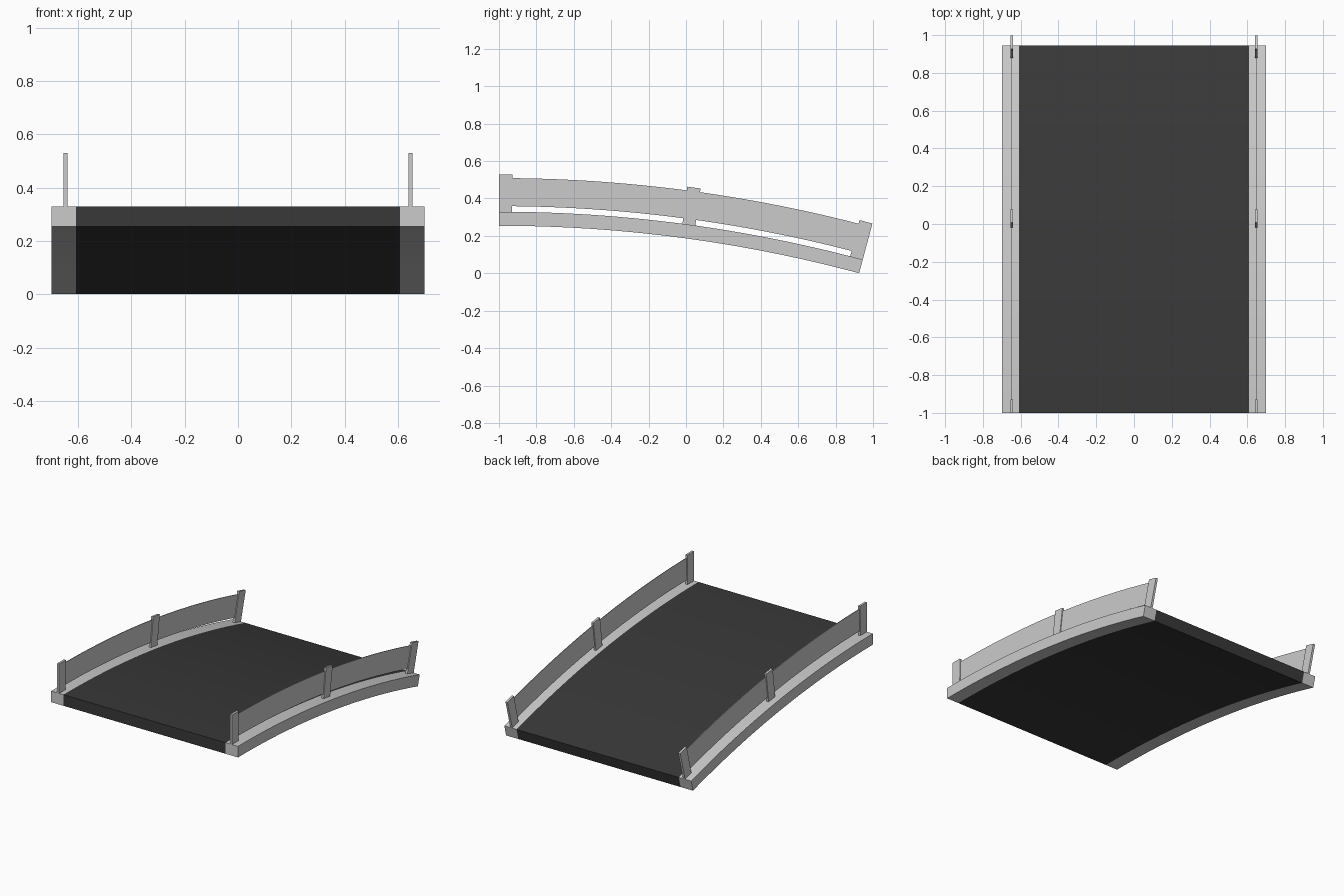
import bpy, bmesh
from math import sin, cos, radians

if "Cube" in bpy.data.objects:
    bpy.data.objects.remove(bpy.data.objects["Cube"])

R = 7.515              # radius of the walking surface
BEND = radians(15)     # total bend of the ramp
Y0, Z0 = -1.0, 0.329   # high end of the walking surface
POST = radians(0.53)   # post width as an angle
DECK_HALF = 0.608


def point(x, a, h):
    """Position at angle a along the arc, h above the walking surface."""
    return (x, Y0 + (R + h) * sin(a), Z0 - R + (R + h) * cos(a))


def arc_box(name, x0, x1, h0, h1, a0, a1, segs, mat=None):
    """Closed box swept along the arc."""
    bm = bmesh.new()
    rings = []
    for i in range(segs + 1):
        a = a0 + (a1 - a0) * i / segs
        rings.append([bm.verts.new(point(x, a, h))
                      for x, h in ((x0, h0), (x1, h0), (x1, h1), (x0, h1))])
    for r, s in zip(rings, rings[1:]):
        for k in range(4):
            n = (k + 1) % 4
            bm.faces.new((r[k], r[n], s[n], s[k]))
    bm.faces.new(rings[0][::-1])
    bm.faces.new(rings[-1])
    bmesh.ops.recalc_face_normals(bm, faces=bm.faces)
    mesh = bpy.data.meshes.new(name)
    bm.to_mesh(mesh)
    bm.free()
    ob = bpy.data.objects.new(name, mesh)
    bpy.context.collection.objects.link(ob)
    if mat:
        mesh.materials.append(mat)
    bpy.ops.object.select_all(action='DESELECT')
    ob.select_set(True)
    bpy.context.view_layer.objects.active = ob
    bpy.ops.object.shade_smooth_by_angle(angle=radians(30))
    return ob


def material(name, v):
    m = bpy.data.materials.new(name)
    m.diffuse_color = (v, v, v, 1)
    m.use_nodes = True
    m.node_tree.nodes["Principled BSDF"].inputs["Base Color"].default_value = m.diffuse_color
    return m


asphalt = material("asphalt", 0.04)
panel_grey = material("panel_grey", 0.55)

# road deck
arc_box("road_deck", -DECK_HALF, DECK_HALF, -0.075, 0, 0, BEND, 32, asphalt)

for side, s in (("left", -1), ("right", 1)):
    # edge curb
    arc_box(f"{side}_curb", *sorted((s * DECK_HALF, s * 0.70)),
            -0.075, 0, 0, BEND, 32)
    # guard panel, ending inside the outer posts
    arc_box(f"{side}_guard_panel", *sorted((s * 0.6455, s * 0.6495)),
            0.03, 0.18, POST / 2, BEND - POST / 2, 32, panel_grey)
    # posts at the start, middle and end
    for label, a in (("front", 0), ("middle", BEND / 2), ("back", BEND - POST)):
        arc_box(f"{side}_{label}_post", *sorted((s * 0.64, s * 0.655)),
                0, 0.2, a, a + POST, 1)
